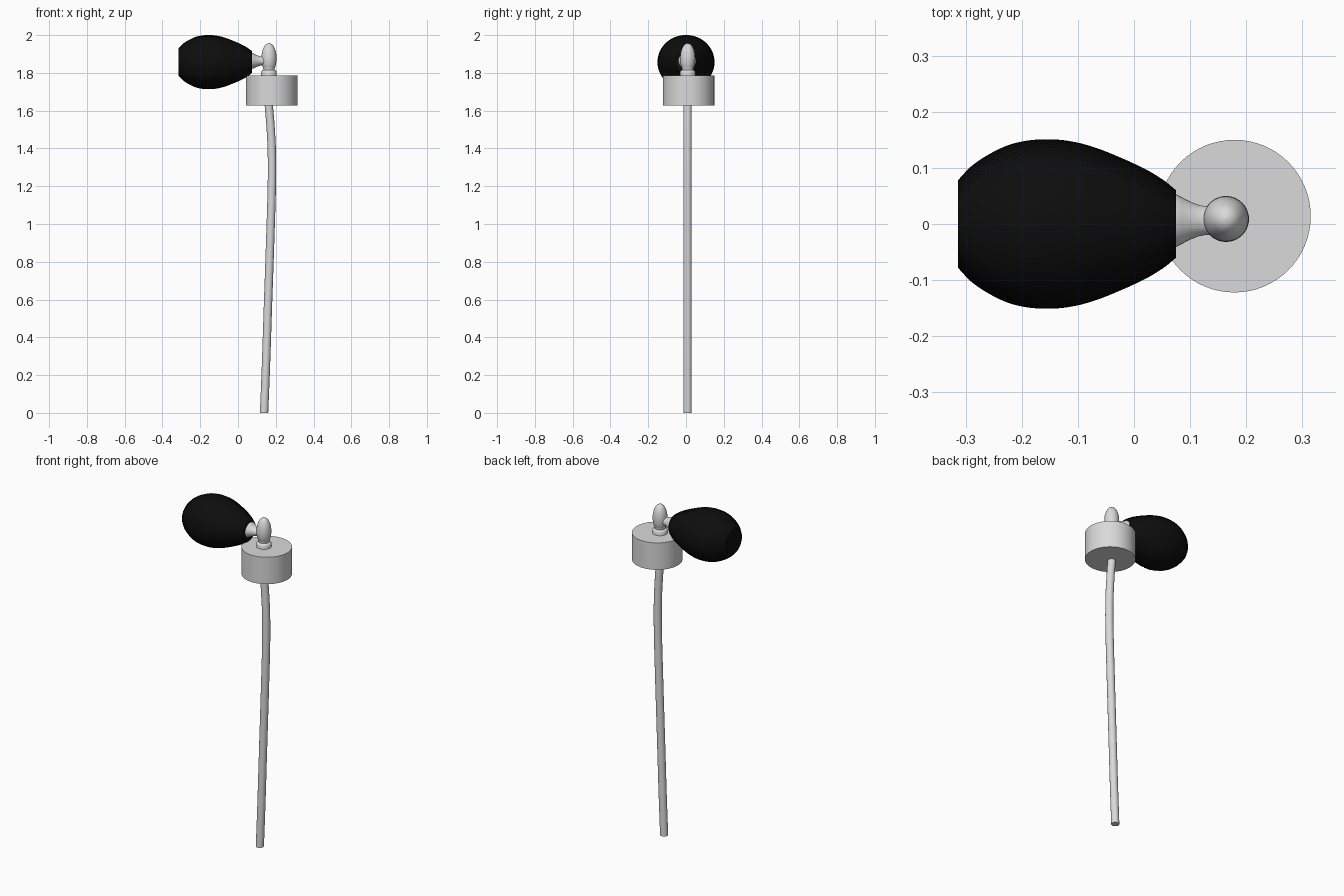
import bpy, bmesh, math
from mathutils import Vector

if "Cube" in bpy.data.objects:
    bpy.data.objects.remove(bpy.data.objects["Cube"])


def material(name, rgb):
    m = bpy.data.materials.new(name)
    m.diffuse_color = (*rgb, 1)
    m.use_nodes = True
    m.node_tree.nodes["Principled BSDF"].inputs["Base Color"].default_value = m.diffuse_color
    return m


METAL = material("light grey", (0.7, 0.7, 0.7))
BLACK = material("black", (0.004, 0.004, 0.004))


def smooth_path(points, steps):
    """Catmull-Rom resampling of a short list of tuples."""
    p = [Vector(q) for q in points]
    p = [2 * p[0] - p[1]] + p + [2 * p[-1] - p[-2]]
    out = []
    for k in range(1, len(p) - 2):
        a, b, c, d = p[k - 1:k + 3]
        for s in range(steps):
            t = s / steps
            out.append(0.5 * (2 * b + (c - a) * t + (2 * a - 5 * b + 4 * c - d) * t * t
                              + (3 * b - a - 3 * c + d) * t ** 3))
    return out + [p[-2]]


def skin(name, rings, axis, segs, mat, squash=1.0, bump=0.0):
    """Join (centre, radius) circles facing along 'X' or 'Z' into a capped solid."""
    bm = bmesh.new()
    loops = []
    for i, (c, r) in enumerate(rings):
        loop = []
        for j in range(segs):
            a = 2 * math.pi * j / segs
            rr = r - bump * ((i + j) % 2)
            u, v = rr * math.cos(a), rr * math.sin(a)
            off = Vector((0, u, v * squash)) if axis == 'X' else Vector((u, v, 0))
            loop.append(bm.verts.new(Vector(c) + off))
        loops.append(loop)
    for lo, hi in zip(loops, loops[1:]):
        for j in range(segs):
            k = (j + 1) % segs
            bm.faces.new((lo[j], lo[k], hi[k], hi[j]))
    bm.faces.new(loops[0][::-1])
    bm.faces.new(loops[-1])
    bmesh.ops.recalc_face_normals(bm, faces=bm.faces)
    me = bpy.data.meshes.new(name)
    bm.to_mesh(me)
    bm.free()
    me.materials.append(mat)
    ob = bpy.data.objects.new(name, me)
    bpy.context.collection.objects.link(ob)
    bpy.ops.object.select_all(action='DESELECT')
    bpy.context.view_layer.objects.active = ob
    ob.select_set(True)
    bpy.ops.object.shade_smooth_by_angle(angle=math.radians(40))
    return ob


# Squeeze bulb covered in a fine knitted net
bulb = [(-0.314, 0.078), (-0.285, 0.107), (-0.24, 0.134), (-0.2, 0.147), (-0.155, 0.151),
        (-0.11, 0.147), (-0.06, 0.133), (0.01, 0.103), (0.05, 0.08), (0.075, 0.06)]
skin("squeeze_bulb", [((x, 0, 1.857), r) for x, r in smooth_path(bulb, 9)],
     'X', 160, BLACK, squash=0.95, bump=0.003)

# Flared connector between nozzle and bulb
flare = [(0.055, 0.052), (0.075, 0.047), (0.1, 0.034), (0.125, 0.026), (0.165, 0.025)]
skin("bulb_connector", [((x, 0.006, 1.863), r) for x, r in smooth_path(flare, 4)],
     'X', 32, METAL, squash=0.9)

# Nozzle: base ring, thin neck, egg-shaped head
ring = [(1.78, 0.041), (1.806, 0.041), (1.812, 0.037), (1.816, 0.03)]
skin("nozzle_base", [((0.164, 0.009, z), r) for z, r in ring], 'Z', 40, METAL)
head = [(1.81, 0.029), (1.825, 0.031), (1.845, 0.037), (1.87, 0.04), (1.895, 0.039),
        (1.92, 0.034), (1.942, 0.024), (1.953, 0.013), (1.957, 0.002)]
skin("nozzle_head", [((0.164, 0.009, z), r) for z, r in smooth_path(head, 4)],
     'Z', 40, METAL)

# Cylindrical bottle collar
skin("collar", [((0.179, 0.014, z), 0.136) for z in (1.627, 1.787)], 'Z', 64, METAL)

# Gently bowed dip tube
path = [(0.138, 0.0), (0.148, 0.25), (0.158, 0.55), (0.17, 0.9), (0.179, 1.2),
        (0.179, 1.38), (0.172, 1.52), (0.162, 1.64)]
skin("dip_tube", [((x, 0.008, z), 0.022) for x, z in smooth_path(path, 5)],
     'Z', 24, METAL)
